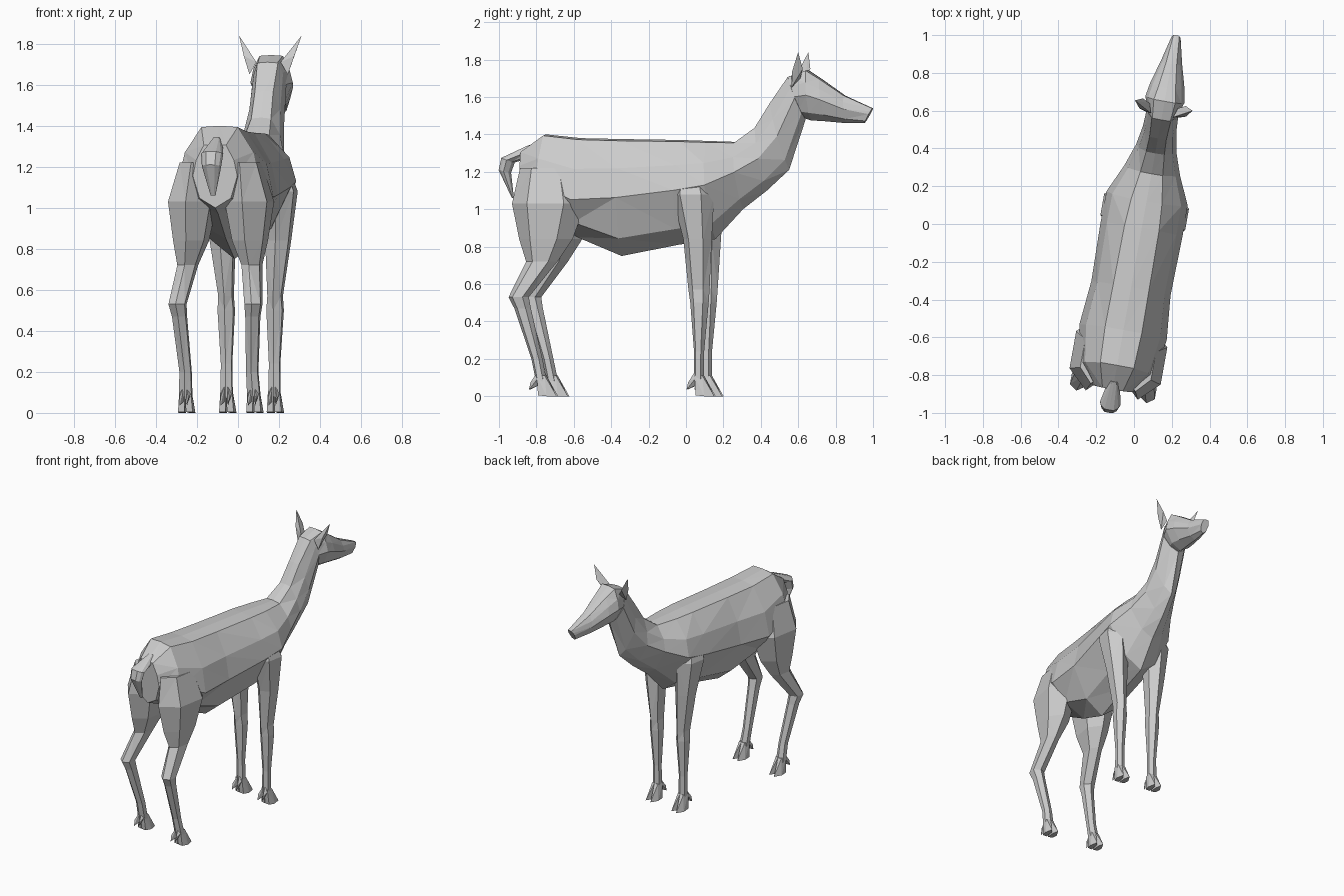
import bpy, bmesh, math
from mathutils import Matrix, Vector

cube = bpy.data.objects.get("Cube")
if cube:
    bpy.data.objects.remove(cube)

coat = bpy.data.materials.new("grey coat")
coat.use_nodes = True
GREY = (0.6, 0.6, 0.6, 1)
coat.diffuse_color = GREY
coat.node_tree.nodes["Principled BSDF"].inputs["Base Color"].default_value = GREY

# The animal stands turned slightly to one side
STANCE = Matrix.Translation((0.045, 0, 0)) @ Matrix.Rotation(math.radians(-10.2), 4, "Z")


def finish(bm, name):
    bm.transform(STANCE)
    bmesh.ops.recalc_face_normals(bm, faces=bm.faces)
    mesh = bpy.data.meshes.new(name)
    bm.to_mesh(mesh)
    bm.free()
    mesh.materials.append(coat)
    obj = bpy.data.objects.new(name, mesh)
    bpy.context.collection.objects.link(obj)
    return obj


def loft(name, rings):
    """Skin a list of equal-sized rings and cap both ends."""
    bm = bmesh.new()
    loops = [[bm.verts.new(p) for p in ring] for ring in rings]
    n = len(loops[0])
    for a, b in zip(loops, loops[1:]):
        for i in range(n):
            j = (i + 1) % n
            bm.faces.new((a[i], a[j], b[j], b[i]))
    bm.faces.new(loops[0])
    bm.faces.new(loops[-1])
    bmesh.ops.triangulate(bm, faces=[f for f in bm.faces if len(f.verts) == 4],
                          quad_method="SHORT_EDGE")
    return finish(bm, name)


def hull(name, points):
    bm = bmesh.new()
    for p in points:
        bm.verts.new(p)
    result = bmesh.ops.convex_hull(bm, input=bm.verts)
    spare = [v for v in result["geom_interior"] if isinstance(v, bmesh.types.BMVert)]
    bmesh.ops.delete(bm, geom=spare, context="VERTS")
    return finish(bm, name)


def section(top, bottom, half, mid=0.5, crown=0.45, keel=0.6):
    """Symmetric ring between a top and a bottom point (forward, up)."""
    top, bottom = Vector((0, *top)), Vector((0, *bottom))
    side = [(half * crown, 0.015), (half * 0.85, mid * 0.5), (half, mid), (half * keel, 0.85)]
    right = [top.lerp(bottom, t) + Vector((u, 0, 0)) for u, t in side]
    left = [Vector((-p.x, p.y, p.z)) for p in reversed(right)]
    return [top, *right, bottom, *left]


def leg_section(s, z, back, front, inner, outer):
    """Six-sided level ring with a ridge in front and behind."""
    v, u = (back + front) / 2, (inner + outer) / 2
    q = (front - back) / 4
    return [(s * u, front, z), (s * outer, v + q, z), (s * outer, v - q, z),
            (s * u, back, z), (s * inner, v - q, z), (s * inner, v + q, z)]


# Torso and neck
loft("body", [
    section((-0.89, 1.31), (-0.88, 1.0), 0.11, 0.5, 0.5, 0.7),
    section((-0.76, 1.40), (-0.80, 0.97), 0.20, 0.6, 0.45, 0.6),
    section((-0.57, 1.38), (-0.59, 0.85), 0.235, 0.62, 0.42, 0.6),
    section((-0.34, 1.375), (-0.35, 0.75), 0.213, 0.5, 0.45, 0.55),
    section((-0.02, 1.37), (-0.04, 0.81), 0.22, 0.48, 0.42, 0.55),
    section((0.12, 1.365), (0.16, 0.84), 0.218, 0.45, 0.38, 0.5),
    section((0.27, 1.36), (0.31, 1.0), 0.15, 0.45, 0.4, 0.5),
    section((0.38, 1.44), (0.44, 1.10), 0.108, 0.5, 0.45, 0.5),
    section((0.46, 1.57), (0.56, 1.21), 0.09, 0.5, 0.5, 0.5),
    section((0.56, 1.71), (0.65, 1.48), 0.085, 0.5, 0.6, 0.6),
])

# Head
loft("head", [
    section((0.56, 1.71), (0.63, 1.49), 0.08, 0.5, 0.6, 0.6),
    section((0.66, 1.745), (0.68, 1.475), 0.105, 0.5, 0.55, 0.6),
    section((0.73, 1.70), (0.76, 1.47), 0.092, 0.5, 0.5, 0.6),
    section((0.86, 1.61), (0.87, 1.46), 0.058, 0.5, 0.5, 0.6),
    section((1.015, 1.54), (0.97, 1.46), 0.026, 0.4, 0.6, 0.7),
])

# Tail
loft("tail", [
    section((-0.85, 1.345), (-0.83, 1.28), 0.03),
    section((-1.0, 1.275), (-0.93, 1.25), 0.055),
    section((-1.015, 1.21), (-0.95, 1.195), 0.048),
    section((-0.945, 1.06), (-0.935, 1.06), 0.012),
])

# Leg rings from top to ankle: height, back, front, inner, outer
HIND = [(1.22, -0.88, -0.58, 0.05, 0.19), (1.03, -0.92, -0.52, 0.035, 0.245),
        (0.84, -0.88, -0.59, 0.07, 0.222), (0.72, -0.84, -0.67, 0.115, 0.203),
        (0.53, -0.93, -0.82, 0.148, 0.228), (0.47, -0.90, -0.81, 0.148, 0.215),
        (0.20, -0.81, -0.75, 0.137, 0.193), (0.08, -0.785, -0.725, 0.138, 0.2)]
FRONT = [(1.2, -0.02, 0.13, 0.08, 0.19), (1.08, -0.05, 0.18, 0.07, 0.228),
         (0.84, 0.01, 0.165, 0.08, 0.195), (0.57, 0.035, 0.15, 0.088, 0.155),
         (0.50, 0.045, 0.145, 0.082, 0.16), (0.24, 0.065, 0.12, 0.093, 0.145),
         (0.08, 0.065, 0.12, 0.09, 0.147)]

for s, side in ((1, "left"), (-1, "right")):
    for part, rings, ankle, centre in (("hind", HIND, -0.755, 0.169), ("front", FRONT, 0.092, 0.118)):
        loft(f"{side}_{part}_leg", [leg_section(s, *r) for r in rings])

        # Cloven hoof and dewclaws
        for t, toe in ((1, "outer"), (-1, "inner")):
            def place(u, v, z):
                return (s * (centre + t * u), ankle + v, z)
            hull(f"{side}_{part}_{toe}_hoof", [
                place(u, v, z) for u, v, z in (
                    (0.0, -0.025, 0.11), (0.028, -0.02, 0.11), (0.0, 0.028, 0.11),
                    (0.025, 0.022, 0.11), (0.004, -0.015, 0.005), (0.036, -0.012, 0.005),
                    (0.042, 0.035, 0.0), (0.022, 0.087, 0.0), (0.007, 0.05, 0.0),
                    (0.02, 0.055, 0.04))])
            hull(f"{side}_{part}_{toe}_dewclaw", [
                place(u, v, z) for u, v, z in (
                    (0.005, -0.015, 0.14), (0.028, -0.01, 0.1), (0.005, -0.01, 0.06),
                    (0.018, -0.065, 0.035), (0.022, -0.055, 0.075))])

    # Ear
    hull(f"{side}_ear", [(s * u, v, z) for u, v, z in (
        (0.06, 0.585, 1.71), (0.095, 0.59, 1.65), (0.075, 0.635, 1.70),
        (0.125, 0.60, 1.74), (0.115, 0.655, 1.75), (0.155, 0.637, 1.84))])
